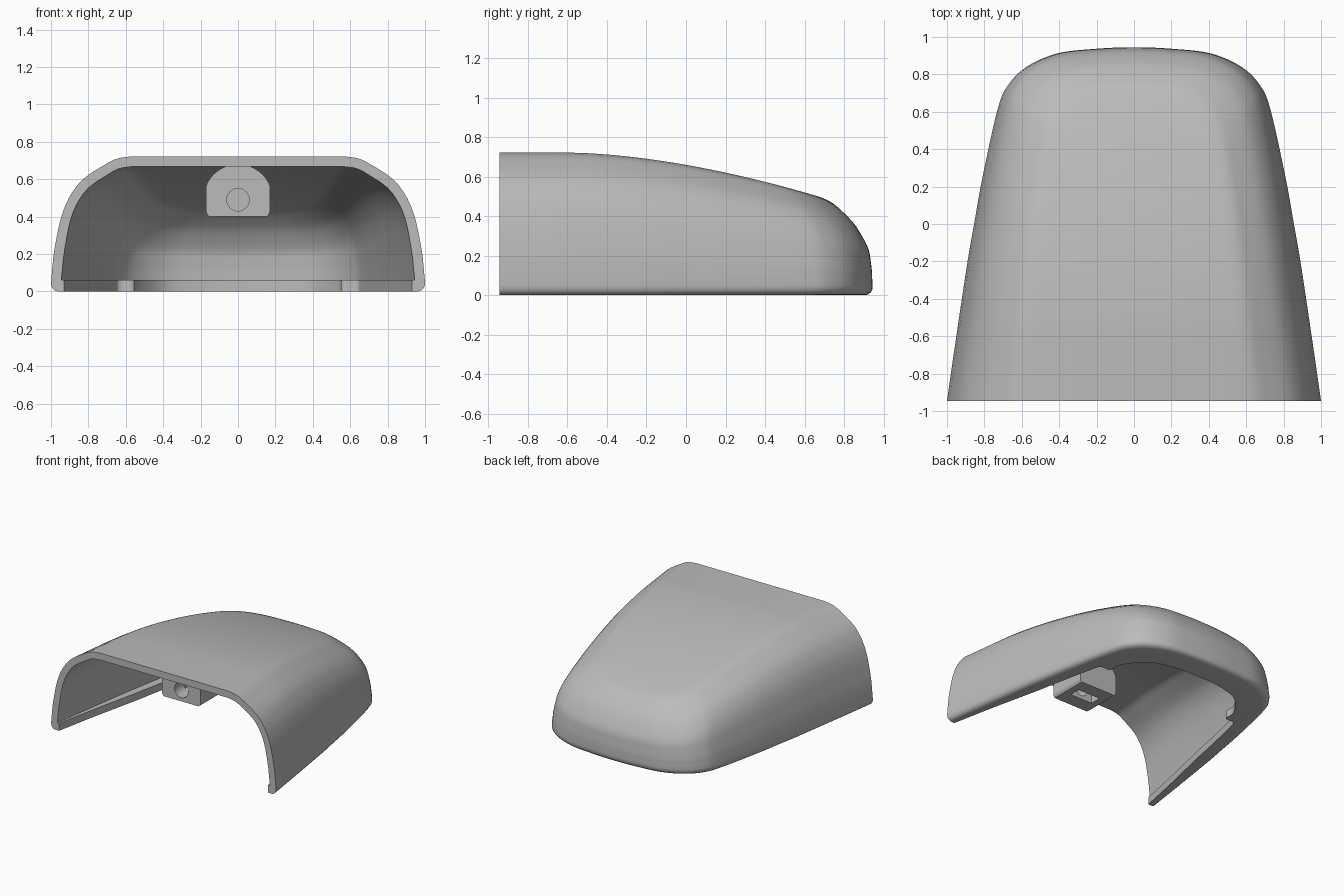
import bpy, bmesh, math
from mathutils import Vector, Matrix

if "Cube" in bpy.data.objects:
    bpy.data.objects.remove(bpy.data.objects["Cube"], do_unlink=True)

FRONT = -0.945
LENGTH = 1.89
WALL = 0.055

grey = bpy.data.materials.new("plain_grey")
grey.use_nodes = True
grey.diffuse_color = (0.5, 0.5, 0.5, 1)
grey.node_tree.nodes["Principled BSDF"].inputs["Base Color"].default_value = (0.5, 0.5, 0.5, 1)


def spline(points, steps):
    """Catmull-Rom curve through the points."""
    p = [Vector(q) for q in points]
    p = [p[0] * 2 - p[1]] + p + [p[-1] * 2 - p[-2]]
    out = []
    for a, b, c, d in zip(p, p[1:], p[2:], p[3:]):
        for k in range(steps):
            t = k / steps
            out.append((b * 2 + (c - a) * t + (a * 2 - b * 5 + c * 4 - d) * t ** 2
                        + (b * 3 - a - c * 3 + d) * t ** 3) / 2)
    return out + [p[-2]]


def mirrored(half):
    return half + [(-x, y) for x, y in reversed(half[:-1])]


def roof(y):
    return 0.722 - 0.148 * max(0, y + 0.6) ** 1.7


def finish(bm, name):
    bmesh.ops.recalc_face_normals(bm, faces=bm.faces)
    mesh = bpy.data.meshes.new(name)
    bm.to_mesh(mesh)
    bm.free()
    mesh.materials.append(grey)
    ob = bpy.data.objects.new(name, mesh)
    bpy.context.collection.objects.link(ob)
    return ob


def smooth(ob):
    bpy.ops.object.select_all(action='DESELECT')
    ob.select_set(True)
    bpy.context.view_layer.objects.active = ob
    bpy.ops.object.shade_smooth_by_angle(angle=math.radians(35))


# Plan outlines: outer wall and the opening in the underside
outline = spline(mirrored([(1, FRONT), (.95, -.6), (.89, -.2), (.855, 0), (.81, .25),
                           (.73, .61), (.675, .74), (.575, .84), (.41, .912),
                           (.2, .937), (0, .945)]), 6)
opening = spline(mirrored([(.93, FRONT), (.86, -.6), (.77, -.2), (.73, 0), (.66, .32),
                           (.63, .38), (.555, .39), (.54, .5), (.4, .66),
                           (.2, .72), (0, .73)]), 6)

# Wall section: height fraction, width factor, inset at the back
section = spline([(.2, .991, .002), (.28, .985, .003), (.42, .967, .01), (.55, .945, .02),
                  (.69, .905, .052), (.83, .83, .1), (.94, .71, .17),
                  (.984, .645, .215), (1, .57, .265)], 3)


def inset_ring(z, d):
    return [(x - d * max(-1, min(1, x / .6)),
             FRONT + (y - FRONT) * (1 - d / LENGTH), z) for x, y in outline]


def wall_ring(frac, width, back, wall):
    side = wall * math.sqrt(max(0, 1 - frac * frac))
    ring = []
    for x, y in outline:
        yy = FRONT + (y - FRONT) * (1 - (back + side) / LENGTH)
        xx = x * width - side * max(-1, min(1, x / .6))
        ring.append((xx, yy, roof(yy) * frac - wall * frac))
    return ring


# Hollow cover with a lip around the underside
bm = bmesh.new()


def add_rings(rings):
    rings = [[bm.verts.new(p) for p in ring] for ring in rings]
    for a, b in zip(rings, rings[1:]):
        bridge(a, b)
    top, n = rings[-1], len(rings[-1])
    for i in range(n // 2):
        quad = [top[i], top[i + 1], top[n - 2 - i], top[n - 1 - i]]
        bm.faces.new(list(dict.fromkeys(quad)))
    return rings


def bridge(a, b):
    for i in range(len(a) - 1):
        bm.faces.new((a[i], a[i + 1], b[i + 1], b[i]))


outer = add_rings([[(x, y, 0) for x, y in opening],
                   inset_ring(0, .04), inset_ring(.004, .022), inset_ring(.014, .01),
                   inset_ring(.028, .002), inset_ring(.05, 0)]
                  + [wall_ring(*s, 0) for s in section])
inner = add_rings([[(x, y, .06) for x, y in opening], inset_ring(.06, WALL)]
                  + [wall_ring(*s, WALL) for s in section[3:]])
bridge(outer[0], inner[0])
bm.faces.new([r[0] for r in outer] + [r[-1] for r in reversed(outer)]
             + [r[-1] for r in inner] + [r[0] for r in reversed(inner)])
cover = finish(bm, "cover_shell")
smooth(cover)

# Screw boss under the roof: a round block with trimmed sides and base
bm = bmesh.new()
ring = []
for k in range(64):
    a = math.tau * k / 64
    x, z = .185 * math.cos(a), .495 + .185 * math.sin(a)
    ring.append(bm.verts.new((max(-.17, min(.17, x)), -.72, max(.4, z))))
bmesh.ops.remove_doubles(bm, verts=ring, dist=.0001)
face = bm.faces.new([v for v in ring if v.is_valid])
extruded = bmesh.ops.extrude_face_region(bm, geom=[face])["geom"]
bmesh.ops.translate(bm, vec=(0, .31, 0),
                    verts=[g for g in extruded if isinstance(g, bmesh.types.BMVert)])
boss = finish(bm, "screw_boss")

# Cutters for the screw hole and the nut slot
bm = bmesh.new()
bmesh.ops.create_cone(bm, cap_ends=True, segments=32, radius1=.06, radius2=.06, depth=.28,
                      matrix=Matrix.Translation((0, -.66, .49)) @ Matrix.Rotation(math.pi / 2, 4, 'X'))
hole = finish(bm, "hole_cutter")
bm = bmesh.new()
bmesh.ops.create_cube(bm, size=1, matrix=Matrix.Translation((0, -.56, .46))
                      @ Matrix.Diagonal((.2, .09, .25, 1)))
slot = finish(bm, "slot_cutter")
for cutter in (hole, slot):
    cutter.hide_render = True
    mod = boss.modifiers.new("cut", 'BOOLEAN')
    mod.operation = 'DIFFERENCE'
    mod.solver = 'EXACT'
    mod.object = cutter
    bpy.context.view_layer.objects.active = boss
    bpy.ops.object.modifier_apply(modifier=mod.name)
    bpy.data.objects.remove(cutter, do_unlink=True)
smooth(boss)
